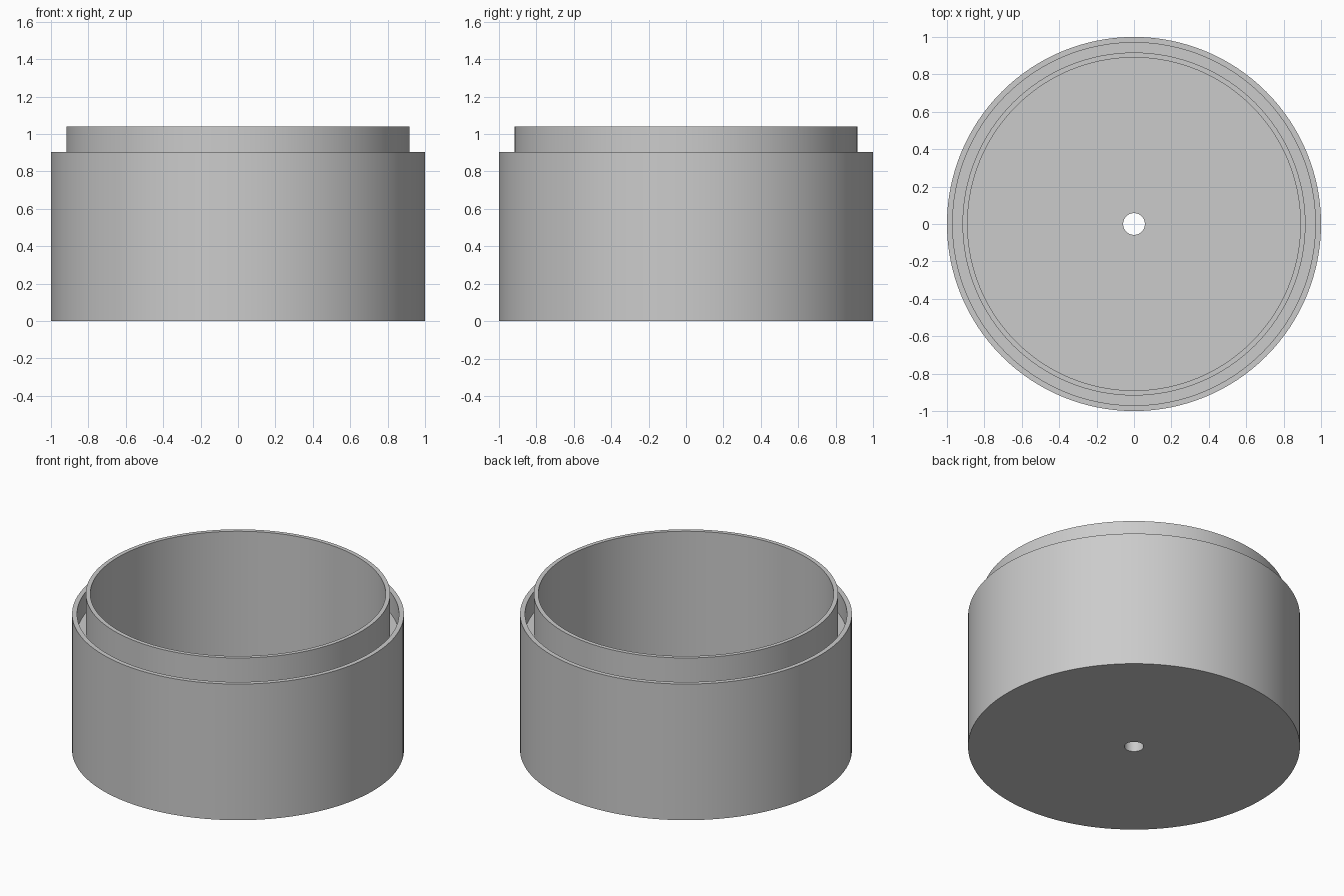
import bpy, bmesh, math

cube = bpy.data.objects.get("Cube")
if cube:
    bpy.data.objects.remove(cube, do_unlink=True)

grey = bpy.data.materials.new("plain grey")
grey.use_nodes = True
colour = (0.6, 0.6, 0.6, 1)
grey.diffuse_color = colour
grey.node_tree.nodes["Principled BSDF"].inputs["Base Color"].default_value = colour

OUTER, OUTER_IN = 1.0, 0.97      # outer wall radii
INNER, INNER_IN = 0.917, 0.89    # inner collar radii
HOLE = 0.058
SHOULDER, TOP = 0.905, 1.04
GROOVE, FLOOR = 0.765, 0.1


def lathe(name, profile, steps=128):
    """Revolve a closed (radius, height) profile around z."""
    bm = bmesh.new()
    rings = []
    for i in range(steps):
        a = math.tau * i / steps
        rings.append([bm.verts.new((r * math.cos(a), r * math.sin(a), z))
                      for r, z in profile])
    n = len(profile)
    for i in range(steps):
        here, there = rings[i], rings[(i + 1) % steps]
        for j in range(n):
            k = (j + 1) % n
            bm.faces.new((here[j], there[j], there[k], here[k]))
    bmesh.ops.recalc_face_normals(bm, faces=bm.faces)
    mesh = bpy.data.meshes.new(name)
    bm.to_mesh(mesh)
    bm.free()
    mesh.materials.append(grey)
    obj = bpy.data.objects.new(name, mesh)
    bpy.context.collection.objects.link(obj)
    bpy.ops.object.select_all(action='DESELECT')
    obj.select_set(True)
    bpy.context.view_layer.objects.active = obj
    bpy.ops.object.shade_smooth_by_angle(angle=math.radians(30))
    return obj


# Cup with a drain hole, a raised inner collar and a groove around it
lathe("round_cup", [
    (HOLE, 0), (OUTER, 0), (OUTER, SHOULDER), (OUTER_IN, SHOULDER),
    (OUTER_IN, GROOVE), (INNER, GROOVE), (INNER, TOP), (INNER_IN, TOP),
    (INNER_IN, FLOOR), (HOLE, FLOOR),
])
